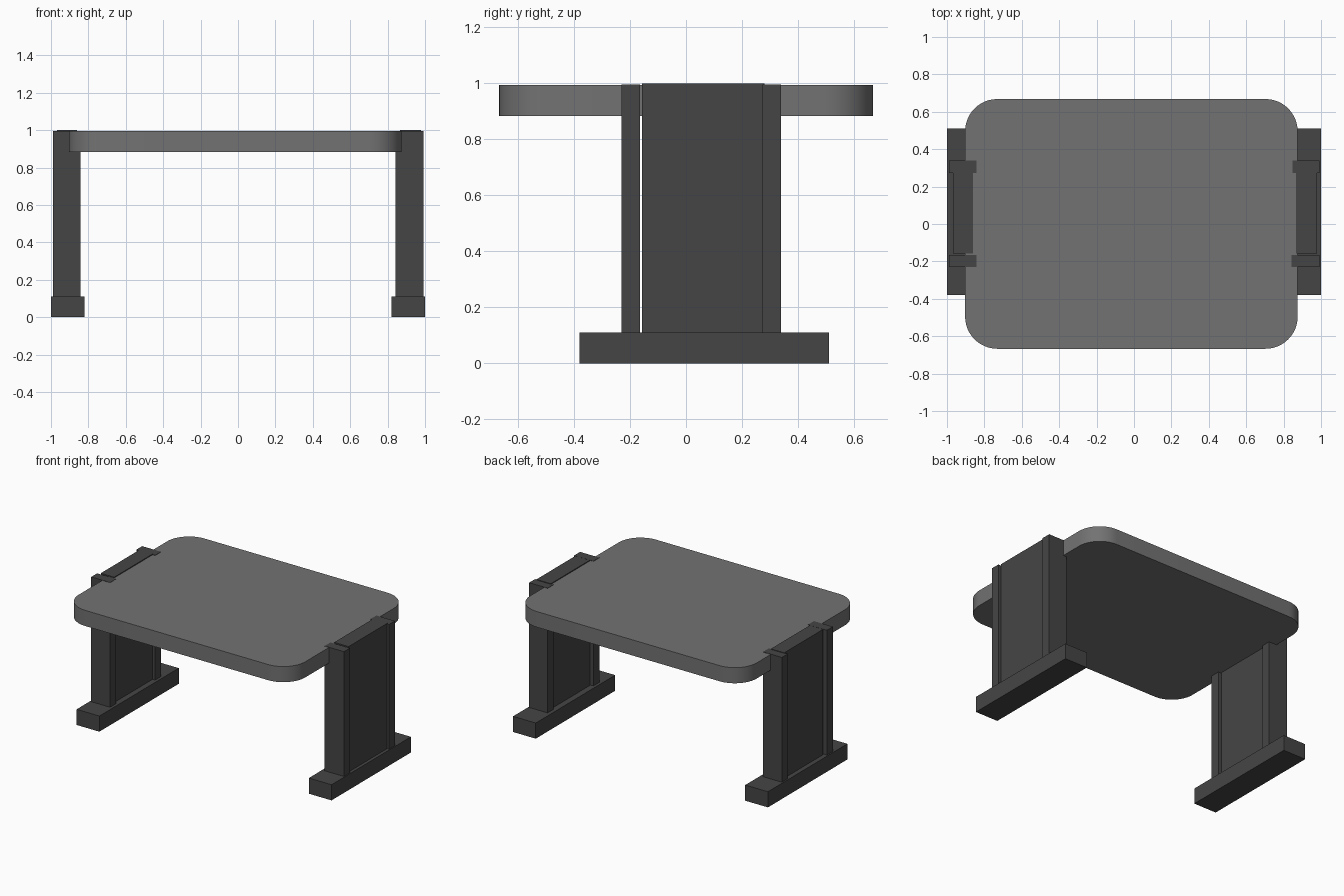
import bpy, bmesh, math

if "Cube" in bpy.data.objects:
    bpy.data.objects.remove(bpy.data.objects["Cube"])


def grey(name, value):
    mat = bpy.data.materials.new(name)
    mat.diffuse_color = (value, value, value, 1)
    mat.use_nodes = True
    mat.node_tree.nodes["Principled BSDF"].inputs["Base Color"].default_value = mat.diffuse_color
    return mat


TOP_GREY = grey("mid_grey", 0.17)
LEG_GREY = grey("dark_grey", 0.06)


def prism(name, outline, z0, z1, mat):
    """Extrude a flat outline from z0 up to z1."""
    bm = bmesh.new()
    base = bm.faces.new([bm.verts.new((x, y, z0)) for x, y in outline])
    top = bmesh.ops.extrude_face_region(bm, geom=[base])["geom"]
    bmesh.ops.translate(bm, vec=(0, 0, z1 - z0),
                        verts=[g for g in top if isinstance(g, bmesh.types.BMVert)])
    bmesh.ops.recalc_face_normals(bm, faces=bm.faces)
    mesh = bpy.data.meshes.new(name)
    bm.to_mesh(mesh)
    bm.free()
    mesh.materials.append(mat)
    obj = bpy.data.objects.new(name, mesh)
    bpy.context.collection.objects.link(obj)
    return obj


def box(name, x0, x1, y0, y1, z0, z1):
    return prism(name, [(x0, y0), (x1, y0), (x1, y1), (x0, y1)], z0, z1, LEG_GREY)


def rounded_rect(x0, x1, y0, y1, r, steps=12):
    corners = [(x1 - r, y1 - r), (x0 + r, y1 - r), (x0 + r, y0 + r), (x1 - r, y0 + r)]
    points = []
    for i, (cx, cy) in enumerate(corners):
        for k in range(steps + 1):
            a = math.radians(90) * (i + k / steps)
            points.append((cx + r * math.cos(a), cy + r * math.sin(a)))
    return points


# Rounded tabletop, slightly off centre between the legs
top = prism("tabletop", rounded_rect(-0.903, 0.875, -0.667, 0.668, 0.172),
            0.883, 0.994, TOP_GREY)
bpy.context.view_layer.objects.active = top
top.select_set(True)
bpy.ops.object.shade_smooth_by_angle(angle=math.radians(30))

# Leg assemblies: foot, two posts and a panel between them
ends = {
    "left": dict(foot=(-1.0, -0.822), front=(-0.99, -0.842),
                 rear=(-0.99, -0.842), panel=(-0.967, -0.862)),
    "right": dict(foot=(0.822, 1.0), front=(0.842, 0.993),
                  rear=(0.848, 0.993), panel=(0.865, 0.978)),
}
for side, x in ends.items():
    box(side + "_foot", *x["foot"], -0.38, 0.51, 0, 0.111)
    box(side + "_front_post", *x["front"], -0.231, -0.165, 0.111, 0.996)
    box(side + "_rear_post", *x["rear"], 0.274, 0.34, 0.111, 0.996)
    box(side + "_panel", *x["panel"], -0.157, 0.28, 0.111, 1.0)
